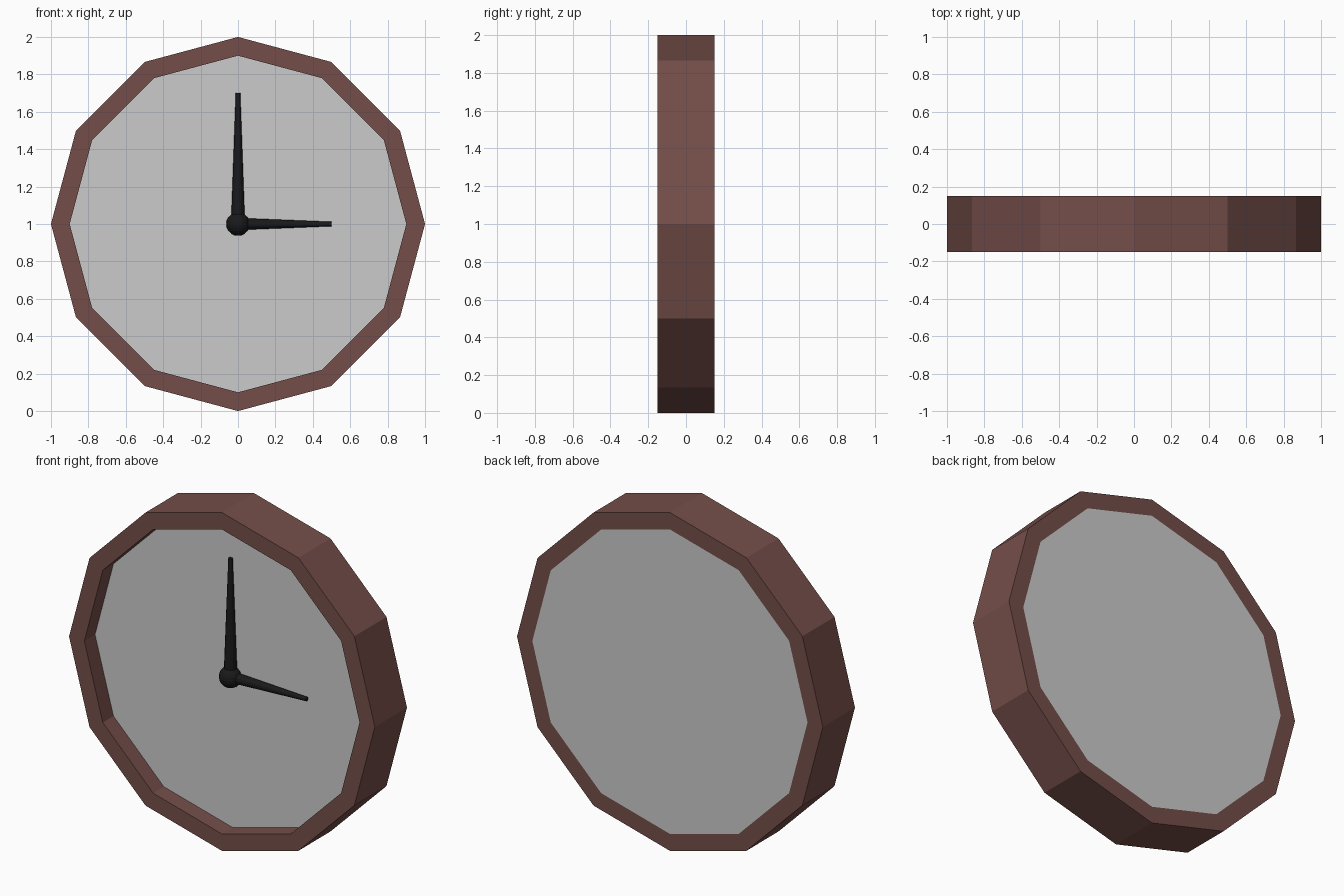
import bpy, bmesh
from math import pi
from mathutils import Matrix, Vector

if "Cube" in bpy.data.objects:
    bpy.data.objects.remove(bpy.data.objects["Cube"])

SIDES = 12
CENTRE = Vector((0, 0, 1))
HAND_Y = -0.07


def material(name, rgb):
    m = bpy.data.materials.new(name)
    m.diffuse_color = (*rgb, 1)
    m.use_nodes = True
    m.node_tree.nodes["Principled BSDF"].inputs["Base Color"].default_value = m.diffuse_color
    return m


def finish(name, bm, mat=None):
    bmesh.ops.recalc_face_normals(bm, faces=bm.faces)
    me = bpy.data.meshes.new(name)
    bm.to_mesh(me)
    bm.free()
    ob = bpy.data.objects.new(name, me)
    bpy.context.collection.objects.link(ob)
    if mat:
        me.materials.append(mat)
    return ob


def rod(name, start, end, r1, r2, sides, mat=None, spin=0):
    """Straight or tapered cylinder between two points."""
    d = end - start
    rot = d.to_track_quat('Z', 'Y').to_matrix().to_4x4()
    bm = bmesh.new()
    bmesh.ops.create_cone(bm, cap_ends=True, segments=sides, radius1=r1,
                          radius2=r2, depth=d.length,
                          matrix=Matrix.Translation((start + end) / 2) @ rot)
    return finish(name, bm, mat)


brown = material("dark_wood", (0.176, 0.076, 0.067))
black = material("black_metal", (0.01, 0.01, 0.01))

# Twelve-sided rim: a rectangular section spun about the y axis
bm = bmesh.new()
section = [(0.9, -0.15), (1.0, -0.15), (1.0, 0.15), (0.9, 0.15)]
vs = [bm.verts.new((r, y, 1)) for r, y in section]
edges = [bm.edges.new((vs[i], vs[(i + 1) % 4])) for i in range(4)]
bmesh.ops.spin(bm, geom=vs + edges, cent=CENTRE, axis=(0, 1, 0),
               angle=2 * pi, steps=SIDES)
bmesh.ops.remove_doubles(bm, verts=bm.verts, dist=1e-4)
finish("rim", bm, brown)

# Dial: recessed at the front, flush at the back
rod("dial", Vector((0, -0.05, 1)), Vector((0, 0.15, 1)), 0.9, 0.9, SIDES)

# Tapered hands showing three o'clock
hub_pos = Vector((0, HAND_Y, 1))
rod("minute_hand", hub_pos, hub_pos + Vector((0, 0, 0.7)), 0.037, 0.012, 12, black)
rod("hour_hand", hub_pos, hub_pos + Vector((0.5, 0, 0)), 0.032, 0.012, 12, black)

# Round hub
bm = bmesh.new()
bmesh.ops.create_uvsphere(bm, u_segments=16, v_segments=10, radius=0.063,
                          matrix=Matrix.Translation(hub_pos))
finish("hub", bm, black)
